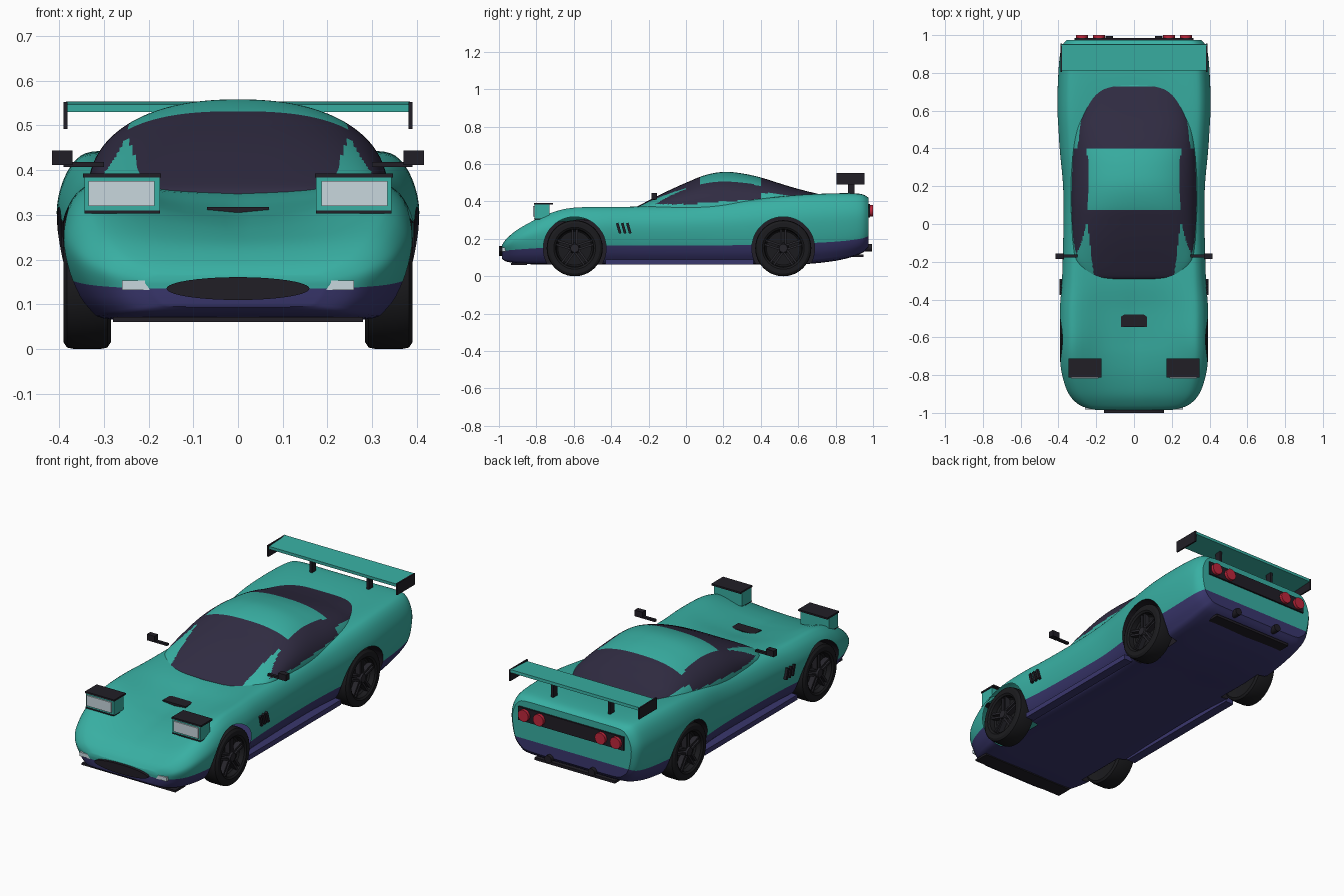
import bpy, bmesh, math
from mathutils import Vector, Matrix

if "Cube" in bpy.data.objects:
    bpy.data.objects.remove(bpy.data.objects["Cube"])


def material(name, rgb):
    m = bpy.data.materials.new(name)
    m.diffuse_color = (*rgb, 1)
    m.use_nodes = True
    m.node_tree.nodes["Principled BSDF"].inputs["Base Color"].default_value = m.diffuse_color
    return m


TEAL = material("teal_paint", (0.04, 0.43, 0.365))
NAVY = material("navy_paint", (0.042, 0.038, 0.155))
BLACK = material("black_trim", (0.015, 0.013, 0.019))
RUBBER = material("rubber", (0.011, 0.011, 0.013))
RIM = material("dark_rim", (0.02, 0.019, 0.025))
GLASS = material("tinted_glass", (0.03, 0.025, 0.055))
RED = material("red_lens", (0.52, 0.02, 0.045))
WHITE = material("clear_lens", (0.58, 0.68, 0.73))


def finish(name, bm, *mats):
    bmesh.ops.recalc_face_normals(bm, faces=bm.faces)
    me = bpy.data.meshes.new(name)
    bm.to_mesh(me)
    bm.free()
    for m in mats:
        me.materials.append(m)
    ob = bpy.data.objects.new(name, me)
    bpy.context.collection.objects.link(ob)
    return ob


def smooth(ob, angle=40):
    bpy.ops.object.select_all(action='DESELECT')
    ob.select_set(True)
    bpy.context.view_layer.objects.active = ob
    bpy.ops.object.shade_smooth_by_angle(angle=math.radians(angle))


def spline(pts, n):
    """Catmull-Rom through points of any dimension, n steps per span."""
    p = [Vector(q) for q in pts]
    p = [p[0]] + p + [p[-1]]
    out = []
    for a, b, c, d in zip(p, p[1:], p[2:], p[3:]):
        for k in range(n):
            t = k / n
            out.append(0.5 * (2 * b + (c - a) * t + (2 * a - 5 * b + 4 * c - d) * t * t
                              + (3 * b - a - 3 * c + d) * t ** 3))
    return out + [p[-1]]


def loft(name, stations, half, mats, pick):
    """Skin mirrored half sections (x, z) placed along y; pick(row, centre) gives the material."""
    bm = bmesh.new()
    rings = []
    for s in stations:
        h = half(s)
        full = h + [(-x, z) for x, z in h[-2:0:-1]]
        rings.append([bm.verts.new((x, s[0], z)) for x, z in full])
    n, m = len(rings[0]), len(h)

    def face(vs, i):
        f = bm.faces.new(list(dict.fromkeys(vs)))
        f.material_index = pick(i, f.calc_center_median())

    for a, b in zip(rings, rings[1:]):
        for i in range(n):
            j = (i + 1) % n
            face((a[i], a[j], b[j], b[i]), min(i, n - 1 - i))
    for r in (rings[0], rings[-1]):
        for i in range(m - 1):
            face((r[i], r[i + 1], r[-i - 1], r[-i]), i)
    return finish(name, bm, *mats)


def box(name, x, y, z, mat, rot=None, both=False):
    for s in ((1, -1) if both else (1,)):
        bm = bmesh.new()
        size = (x[1] - x[0], y[1] - y[0], z[1] - z[0])
        bmesh.ops.create_cube(bm, size=1, matrix=Matrix.Diagonal((*size, 1)))
        ob = finish(name, bm, mat)
        ob.location = (s * sum(x) / 2, sum(y) / 2, sum(z) / 2)
        if rot:
            ob.rotation_euler.x = rot
    return ob


def cylinder(name, loc, r, depth, axis, mat, scale=(1, 1, 1), seg=40):
    bm = bmesh.new()
    rot = Matrix.Rotation(math.pi / 2, 4, 'Y' if axis == 'X' else 'X')
    bmesh.ops.create_cone(bm, cap_ends=True, segments=seg, radius1=r, radius2=r, depth=depth,
                          matrix=Matrix.Diagonal((*scale, 1)) @ rot)
    ob = finish(name, bm, mat)
    ob.location = loc
    smooth(ob)
    return ob


# Body: y, half width, floor, paint seam, fender top, centre top
BODY = [(-.985, .20, .095, .135, .165, .165), (-.96, .285, .08, .138, .20, .195),
        (-.9, .345, .07, .143, .25, .235), (-.8, .38, .065, .15, .305, .268),
        (-.7, .392, .065, .155, .345, .287), (-.6, .393, .065, .16, .365, .298),
        (-.45, .392, .065, .165, .37, .318), (-.28, .38, .065, .165, .372, .348),
        (0, .373, .065, .165, .378, .36), (.2, .375, .065, .165, .393, .38),
        (.4, .393, .065, .17, .415, .40), (.6, .405, .065, .175, .435, .42),
        (.8, .40, .085, .185, .443, .438), (.93, .385, .12, .20, .44, .438),
        (.975, .355, .155, .215, .42, .42)]


def body_half(s):
    _, w, zb, zs, zt, zc = s
    d = zt - zs
    pts = [(0, zb), (.7 * w, zb), (.86 * w, zb + .3 * (zs - zb)), (.955 * w, zs), (w, zs + .42 * d),
           (.98 * w, zs + .7 * d), (.9 * w, zs + .93 * d), (.77 * w, zt), (.4 * w, zc + .3 * (zt - zc)), (0, zc)]
    return [tuple(p) for p in spline(pts, 4)]


body = loft("body", spline(BODY, 5), body_half, (TEAL, NAVY), lambda i, c: 1 if i < 12 else 0)

# Wheel arches cut into the body
AXLES = (-.595, .52)
bpy.context.view_layer.objects.active = body
cutters = []
for y in AXLES:
    for s in (1, -1):
        cut = cylinder("arch_cutter", (s * .385, y, .15), .168, .23, 'X', BLACK, seg=48)
        cut.hide_render = True
        mod = body.modifiers.new("arch", 'BOOLEAN')
        mod.object, mod.operation, mod.solver = cut, 'DIFFERENCE', 'EXACT'
        mod.material_mode = 'TRANSFER'
        cutters.append(cut)
bpy.context.view_layer.update()
bpy.context.view_layer.objects.active = body
for mod in list(body.modifiers):
    bpy.ops.object.modifier_apply(modifier=mod.name)
for cut in cutters:
    bpy.data.objects.remove(cut)
smooth(body)

# Cabin: y, half width, roof height, squareness
CABIN = [(-.29, .20, .352, 4), (-.27, .25, .368, 3.6), (-.2, .31, .405, 3.2), (-.1, .325, .455, 3),
         (0, .33, .50, 2.8), (.1, .335, .54, 2.5), (.2, .337, .558, 2.3), (.3, .337, .55, 2.3),
         (.4, .333, .528, 2.5), (.5, .322, .497, 2.8), (.6, .30, .467, 3), (.74, .27, .432, 3.5)]
BASE = .34


def cabin_half(s):
    _, w, top, n = s
    arc = [k / 40 * math.pi / 2 for k in range(40)]
    return ([(0, BASE)] + [(w * math.cos(t) ** (2 / n), BASE + (top - BASE) * math.sin(t) ** (2 / n))
                           for t in arc] + [(0, top)])


def cabin_paint(i, c):
    x, y, z = abs(c.x), c.y, c.z
    windscreen = y < .07 and x < .21 + .045 * (y + .28) / .35
    rear = .4 < y < .725 and x < .30 - .045 * (y - .4) / .32
    side = -.2 < y < .395 and .385 + .07 * max(0, y) < z < .507 - .83 * (y - .22) ** 2
    return 1 if windscreen or rear or side else 0


smooth(loft("cabin", spline(CABIN, 8), cabin_half, (TEAL, GLASS), cabin_paint), 50)

# Wheels: lathed tyre with dished centre, five paired spokes and a hub
TYRE = [(-.05, 0), (-.05, .12), (-.053, .135), (-.045, .147), (-.03, .15), (.03, .15), (.045, .147),
        (.053, .135), (.053, .112), (.046, .102), (.02, .098), (.012, .09), (.012, 0)]
for y in AXLES:
    for s in (1, -1):
        place = Matrix.Translation((s * .3375, y, .15)) @ Matrix.Rotation(0 if s > 0 else math.pi, 4, 'Z')
        bm = bmesh.new()
        vs = [bm.verts.new((x, 0, r)) for x, r in TYRE]
        es = [bm.edges.new(p) for p in zip(vs, vs[1:])]
        bmesh.ops.spin(bm, geom=vs + es, cent=(0, 0, 0), axis=(1, 0, 0), angle=math.tau, steps=48)
        bmesh.ops.remove_doubles(bm, verts=bm.verts, dist=1e-5)
        tyre = finish("tyre", bm, RUBBER)
        tyre.matrix_world = place
        smooth(tyre, 30)
        bm = bmesh.new()
        for k in range(5):
            for off in (-.011, .011):
                bmesh.ops.create_cube(bm, size=1, matrix=Matrix.Rotation(k * math.tau / 5, 4, 'X')
                                      @ Matrix.Translation((.025, off, .06))
                                      @ Matrix.Diagonal((.03, .011, .084, 1)))
        bmesh.ops.create_cone(bm, cap_ends=True, segments=24, radius1=.03, radius2=.022, depth=.04,
                              matrix=Matrix.Translation((.03, 0, 0)) @ Matrix.Rotation(math.pi / 2, 4, 'Y'))
        finish("wheel_spokes", bm, RIM).matrix_world = place

# Pop-up headlamps
box("headlamp_housing", (.175, .343), (-.81, -.73), (.308, .384), TEAL, both=True)
box("headlamp_lid", (.172, .347), (-.812, -.712), (.383, .392), BLACK, both=True)
box("headlamp_sill", (.175, .343), (-.812, -.76), (.303, .31), BLACK, both=True)
box("headlamp_lens", (.187, .334), (-.817, -.80), (.32, .376), WHITE, both=True)

# Nose details
cylinder("grille_mouth", (0, -.96, .135), .16, .08, 'Y', BLACK, (1, 1, .16))
box("indicator", (.198, .26), (-.983, -.93), (.132, .153), WHITE, both=True)
box("front_splitter", (-.28, .28), (-.935, -.85), (.06, .071), BLACK)
box("bonnet_vent", (-.069, .069), (-.545, -.48), (.298, .318), BLACK)

# Side details
box("side_skirt", (.315, .365), (-.43, .36), (.063, .09), NAVY, both=True)
for k in range(3):
    y = -.36 + .027 * k
    box("fender_vent", (.375, .395), (y - .007, y + .007), (.228, .286), BLACK, rot=.28, both=True)
box("mirror_stalk", (.30, .39), (-.178, -.162), (.407, .418), BLACK, both=True)
box("mirror", (.37, .416), (-.185, -.155), (.411, .444), BLACK, both=True)

# Rear wing
box("wing_blade", (-.385, .385), (.812, .952), (.534, .55), TEAL, rot=.05)
box("wing_endplate", (.382, .39), (.805, .955), (.492, .553), BLACK, both=True)
box("wing_post", (.163, .177), (.865, .9), (.425, .54), BLACK, both=True)

# Tail panel, lamps, diffuser and exhausts
box("tail_strip", (-.315, .315), (.96, .984), (.313, .386), BLACK)
for x in (-.275, -.185, .185, .275):
    cylinder("tail_lamp", (x, .985, .35), .031, .03, 'Y', RED, seg=28)
box("diffuser", (-.24, .24), (.84, .95), (.103, .117), BLACK)
for x in (-.13, .13):
    cylinder("exhaust", (x, .94, .152), .02, .11, 'Y', BLACK, seg=24)
